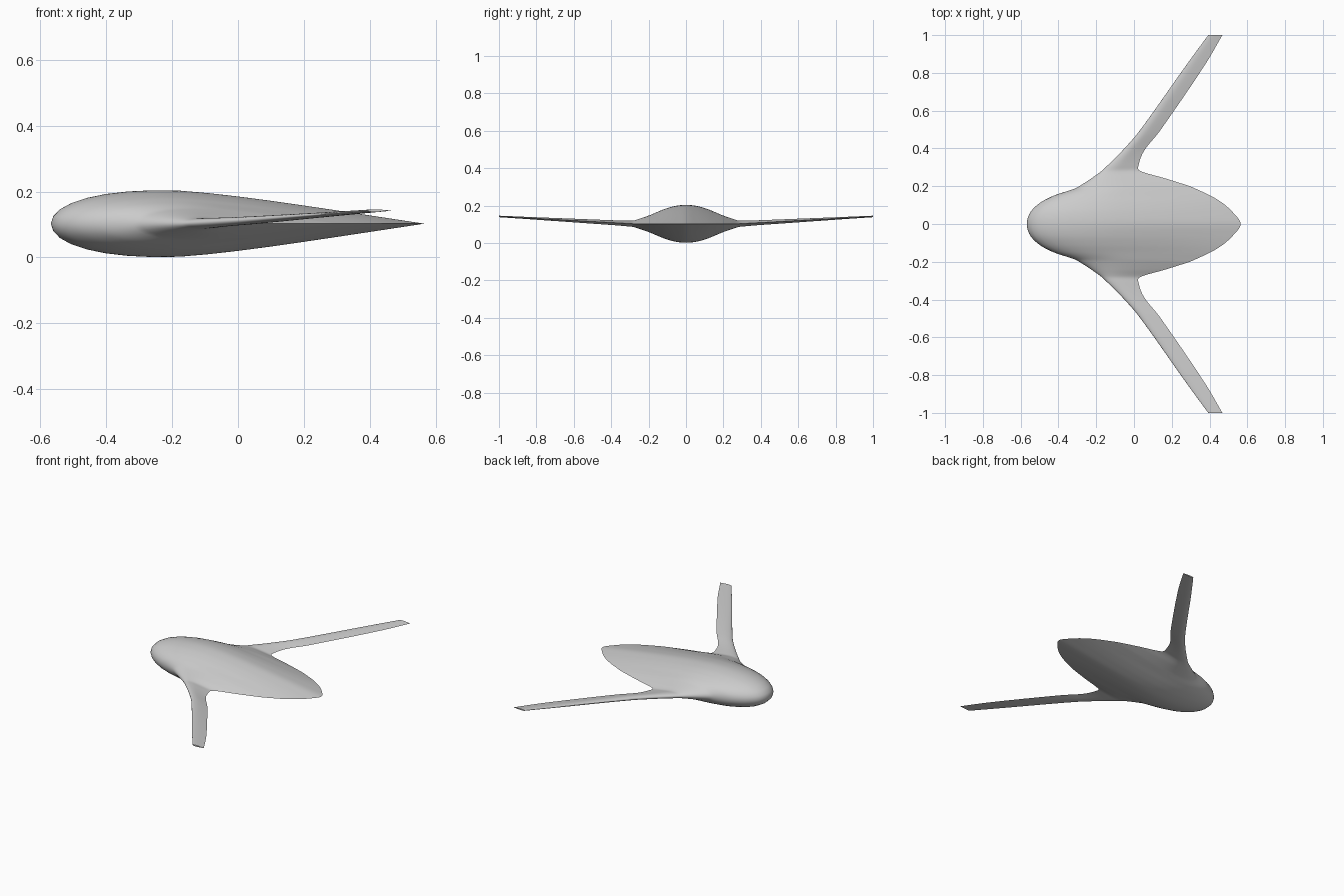
import bpy, bmesh, math

cube = bpy.data.objects.get("Cube")
if cube:
    bpy.data.objects.remove(cube, do_unlink=True)

# Span stations: y, leading edge x, trailing edge x, half thickness
STATIONS = [
    (0.0, -0.567, 0.565, 0.1015), (0.06, -0.55, 0.525, 0.095),
    (0.11, -0.5, 0.47, 0.081), (0.15, -0.425, 0.405, 0.065),
    (0.185, -0.32, 0.33, 0.05), (0.2, -0.29, 0.295, 0.044),
    (0.24, -0.228, 0.17, 0.03), (0.28, -0.172, 0.035, 0.0175),
    (0.31, -0.14, 0.024, 0.0155), (0.39, -0.06, 0.055, 0.013),
    (0.49, 0.027, 0.135, 0.0115), (0.84, 0.276, 0.374, 0.006),
    (1.0, 0.393, 0.468, 0.004),
]
MID_Z, TIP_Z, ROOT_Y = 0.1025, 0.142, 0.28
RINGS, HALF = 6, 20      # rings per span interval, points per airfoil side


def slope(i, k):
    """Tangent of column k at station i; flat on the centre line."""
    if i == 0:
        return 0.0
    a, b = STATIONS[i - 1], STATIONS[min(i + 1, len(STATIONS) - 1)]
    return (b[k] - a[k]) / (b[0] - a[0])


def blend(i, t, k):
    """Cubic blend of column k between stations i and i + 1."""
    a, b = STATIONS[i], STATIONS[i + 1]
    h = b[0] - a[0]
    s = t * t * (3 - 2 * t)
    return (a[k] * (1 - s) + b[k] * s
            + h * t * (1 - t) ** 2 * slope(i, k)
            - h * t * t * (1 - t) * slope(i + 1, k))


def airfoil(u):
    """Half height at chord fraction u, with a peak of one and a slim tail."""
    h = 10 * (0.2969 * math.sqrt(u) - 0.126 * u - 0.3516 * u ** 2
              + 0.2843 * u ** 3 - 0.1036 * u ** 4)
    return max(0.0, h * (1 - 0.45 * max(0.0, u - 0.33)))


def section(y, lead, trail, half):
    """Closed loop of points around one airfoil section."""
    rise = max(0.0, abs(y) - ROOT_Y) / (1 - ROOT_Y)
    z = MID_Z + (TIP_Z - MID_Z) * rise
    pts = []
    for j in range(2 * HALF):
        u = (1 + math.cos(math.pi * j / HALF)) / 2
        side = 1 if j < HALF else -1
        pts.append((lead + u * (trail - lead), y, z + side * half * airfoil(u)))
    return pts


# Sections from the centre line to one tip, then mirrored to the other
spans = []
for i in range(len(STATIONS) - 1):
    for r in range(RINGS):
        t = r / RINGS
        y = STATIONS[i][0] * (1 - t) + STATIONS[i + 1][0] * t
        spans.append((y, *[blend(i, t, k) for k in (1, 2, 3)]))
spans.append(STATIONS[-1])
spans = [(-s[0], *s[1:]) for s in reversed(spans[1:])] + spans

# Blended body and swept wings lofted as one skin
bm = bmesh.new()
rings = [[bm.verts.new(p) for p in section(*s)] for s in spans]
count = 2 * HALF
for a, b in zip(rings, rings[1:]):
    for j in range(count):
        n = (j + 1) % count
        bm.faces.new((a[j], a[n], b[n], b[j]))
bm.faces.new(rings[0])
bm.faces.new(rings[-1])
bmesh.ops.recalc_face_normals(bm, faces=bm.faces)
mesh = bpy.data.meshes.new("blended_wing_body")
bm.to_mesh(mesh)
bm.free()
body = bpy.data.objects.new("blended_wing_body", mesh)
bpy.context.collection.objects.link(body)

# Plain grey skin
grey = bpy.data.materials.new("light_grey")
grey.use_nodes = True
colour = (0.6, 0.6, 0.6, 1)
grey.diffuse_color = colour
grey.node_tree.nodes["Principled BSDF"].inputs["Base Color"].default_value = colour
mesh.materials.append(grey)

# Smooth shading with crisp trailing edges and tips
bpy.ops.object.select_all(action="DESELECT")
body.select_set(True)
bpy.context.view_layer.objects.active = body
bpy.ops.object.shade_smooth_by_angle(angle=math.radians(40))
